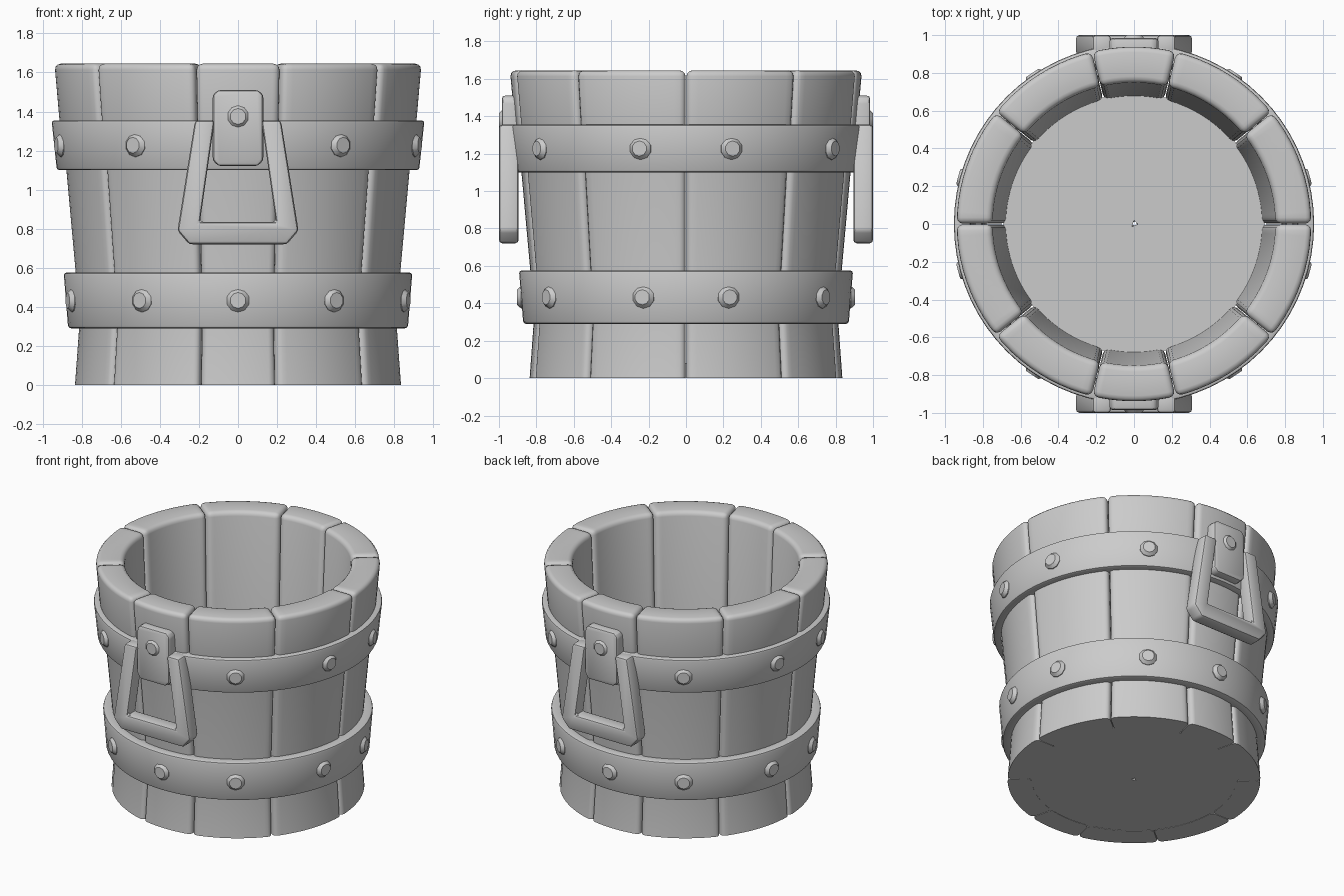
import bpy, bmesh, math
from mathutils import Matrix, Vector

if "Cube" in bpy.data.objects:
    bpy.data.objects.remove(bpy.data.objects["Cube"], do_unlink=True)

GREY = (0.6, 0.6, 0.6, 1)
mat = bpy.data.materials.new("plain grey")
mat.use_nodes = True
mat.diffuse_color = GREY
bsdf = next(n for n in mat.node_tree.nodes if n.type == "BSDF_PRINCIPLED")
bsdf.inputs["Base Color"].default_value = GREY


def finish(name, bm, bevel=0, segments=2, keep_base=False):
    """Round the hard edges, set the shading and make the object."""
    bmesh.ops.recalc_face_normals(bm, faces=bm.faces)
    if bevel:
        hard = [e for e in bm.edges if e.calc_face_angle(0) > math.radians(32)
                and not (keep_base and max(v.co.z for v in e.verts) < 0.001)]
        bmesh.ops.bevel(bm, geom=hard, offset=bevel, segments=segments,
                        profile=0.5, affect='EDGES', clamp_overlap=True)
    for f in bm.faces:
        f.smooth = True
    for e in bm.edges:
        e.smooth = e.calc_face_angle(0) < math.radians(35)
    me = bpy.data.meshes.new(name)
    bm.to_mesh(me)
    bm.free()
    me.materials.append(mat)
    ob = bpy.data.objects.new(name, me)
    bpy.context.collection.objects.link(ob)
    return ob


def sweep(profile, a0, a1, steps, closed=False):
    """Turn a closed (radius, z) section about the z axis."""
    bm = bmesh.new()
    rings = []
    for i in range(steps if closed else steps + 1):
        a = a0 + (a1 - a0) * i / steps
        rings.append([bm.verts.new((r * math.cos(a), r * math.sin(a), z))
                      for r, z in profile])
    n = len(profile)
    for i in range(steps):
        p, q = rings[i], rings[(i + 1) % len(rings)]
        for j in range(n):
            k = (j + 1) % n
            bm.faces.new((p[j], p[k], q[k], q[j]))
    if not closed:
        bm.faces.new(rings[0])
        bm.faces.new(rings[-1])
    return bm


def slab(outline, y0, y1):
    """Extrude an (x, z) outline along y."""
    bm = bmesh.new()
    face = bm.faces.new([bm.verts.new((x, y0, z)) for x, z in outline])
    new = bmesh.ops.extrude_face_region(bm, geom=[face])["geom"]
    bmesh.ops.translate(bm, vec=(0, y1 - y0, 0),
                        verts=[v for v in new if isinstance(v, bmesh.types.BMVert)])
    return bm


def rivet(name, angle, radius, z, size=0.06, height=0.045):
    """Chamfered stud facing outward at an angle measured from the front."""
    bm = bmesh.new()
    bmesh.ops.create_cone(bm, cap_ends=True, segments=10, radius1=size,
                          radius2=size, depth=height / 2)
    bmesh.ops.translate(bm, verts=bm.verts, vec=(0, 0, -height / 4))
    top = max(bm.faces, key=lambda f: f.calc_center_median().z)
    new = bmesh.ops.extrude_face_region(bm, geom=[top])["geom"]
    bm.faces.remove(top)
    for v in [g for g in new if isinstance(g, bmesh.types.BMVert)]:
        v.co = Vector((v.co.x * 0.68, v.co.y * 0.68, height / 2))
    out = Vector((math.sin(angle), -math.cos(angle), 0))
    turn = out.to_track_quat('Z', 'Y').to_matrix().to_4x4()
    bm.transform(Matrix.Translation(out * radius + Vector((0, 0, z))) @ turn)
    finish(name, bm)


# Staves: narrow ones at front and back, wide ones between
stave_section = [(0.836, 0), (0.815, 0.29), (0.832, 0.57), (0.88, 1.1),
                 (0.916, 1.36), (0.941, 1.645), (0.75, 1.645), (0.675, 0)]
quarter = [0, 39, 76.3]
joints = quarter + [180 - a for a in reversed(quarter)]
joints += [180 + a for a in joints[1:]]
for i, (a, b) in enumerate(zip(joints, joints[1:])):
    bm = sweep(stave_section, math.radians(a + 0.15), math.radians(b - 0.15), 10)
    finish(f"stave_{i + 1}", bm, 0.032, 3, keep_base=True)

# Floor
floor_section = [(0.02, 0.002), (0.69, 0.002), (0.69, 0.08), (0.02, 0.08)]
bm = sweep(floor_section, 0, math.tau, 48, closed=True)
bmesh.ops.holes_fill(bm, edges=bm.edges)
bmesh.ops.remove_doubles(bm, verts=bm.verts, dist=0.03)
finish("floor", bm)

# Hoops and their rivets
rivet_angles = [0, 34, 75, 105, 146, 180, 214, 255, 285, 326]
for name, z0, z1, r0, r1 in (("lower_hoop", 0.29, 0.575, 0.87, 0.893),
                             ("upper_hoop", 1.10, 1.355, 0.928, 0.955)):
    section = [(r0 - 0.09, z0), (r0, z0), (r1, z1), (r1 - 0.09, z1)]
    finish(name, sweep(section, 0, math.tau, 72, closed=True), 0.014)
    for i, a in enumerate(rivet_angles):
        if name == "upper_hoop" and a % 180 == 0:
            continue
        rivet(f"{name}_rivet_{i + 1}", math.radians(a), (r0 + r1) / 2, (z0 + z1) / 2)

# Handles, with a mounting plate and stud, at front and back
half = [(0.31, 0.79), (0.25, 0.72)]
right_side = [(0.12, 1.355), (0.22, 1.355)] + half
inner = [(0.195, 0.835)]
outline = (right_side + [(-x, z) for x, z in reversed(right_side)]
           + [(-x, z) for x, z in inner] + inner)
plate = [(0.10, 1.12), (0.13, 1.15), (0.13, 1.485), (0.105, 1.51)]
plate += [(-x, z) for x, z in reversed(plate)]
for side, angle in (("front", 0), ("back", math.pi)):
    turn = Matrix.Rotation(angle, 4, 'Z')
    bm = slab(outline, -0.895, -1.0)
    bm.transform(turn)
    finish(f"{side}_handle", bm, 0.018)
    bm = slab(plate, -0.88, -0.985)
    bm.transform(turn)
    finish(f"{side}_handle_plate", bm, 0.018)
    rivet(f"{side}_handle_stud", angle, 0.98, 1.375, height=0.04)
